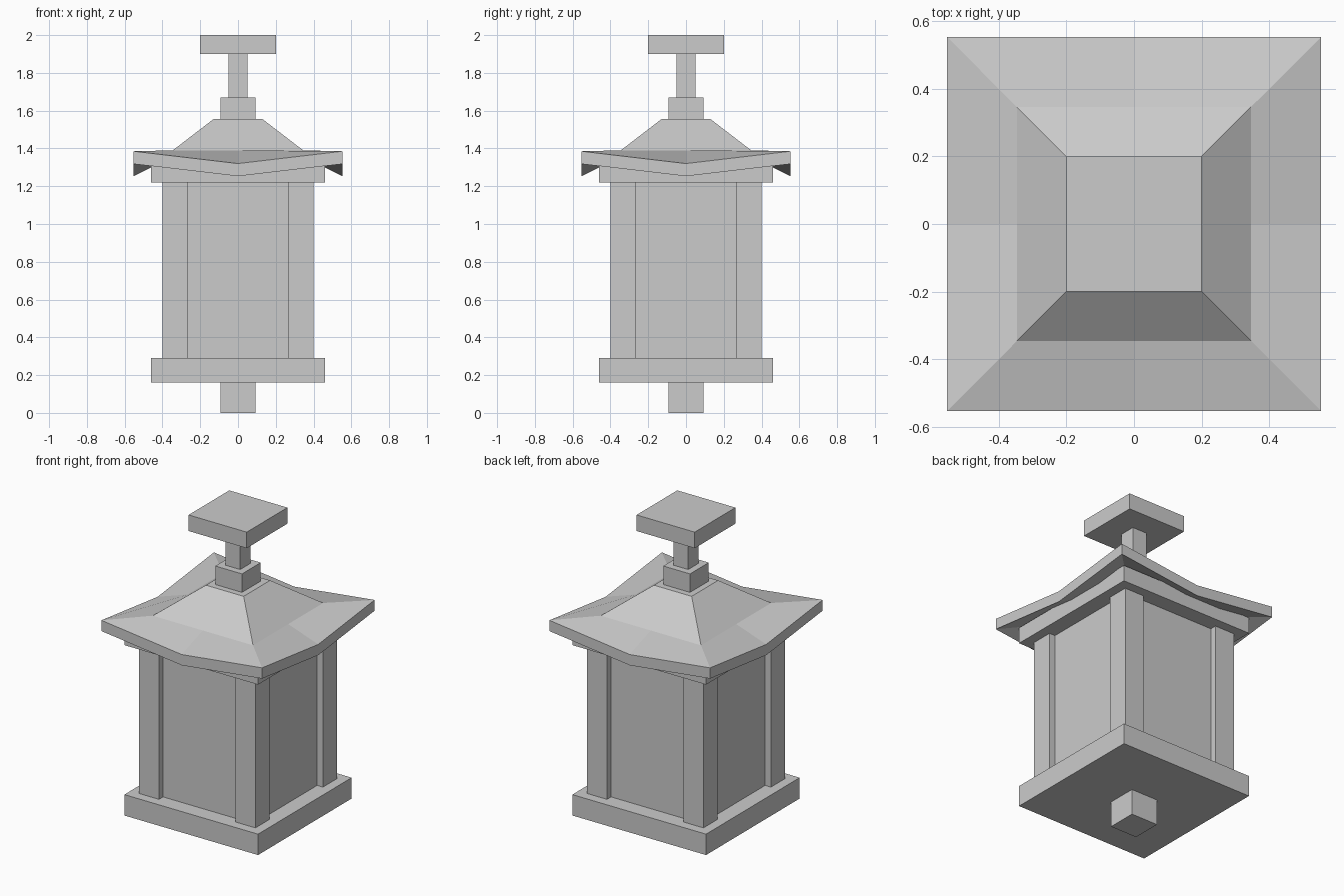
import bpy, bmesh

if "Cube" in bpy.data.objects:
    bpy.data.objects.remove(bpy.data.objects["Cube"])


def box(name, half, z0, z1, x=0, y=0):
    """Square upright block centred on (x, y)."""
    bm = bmesh.new()
    bmesh.ops.create_cube(bm, size=1)
    for v in bm.verts:
        v.co = (x + v.co.x * 2 * half, y + v.co.y * 2 * half,
                z0 + (v.co.z + 0.5) * (z1 - z0))
    finish(name, bm)


def finish(name, bm):
    bmesh.ops.recalc_face_normals(bm, faces=bm.faces)
    mesh = bpy.data.meshes.new(name)
    bm.to_mesh(mesh)
    bm.free()
    bpy.context.collection.objects.link(bpy.data.objects.new(name, mesh))


# Base, glass body and top plate
box("bottom_stub", 0.092, 0, 0.16)
box("base_plate", 0.46, 0.16, 0.29)
box("lantern_body", 0.36, 0.29, 1.22)
box("top_plate", 0.46, 1.22, 1.32)

# Corner posts
for sx in (-1, 1):
    for sy in (-1, 1):
        box(f"corner_post_{'left' if sx < 0 else 'right'}_{'front' if sy < 0 else 'back'}",
            0.068, 0.29, 1.22, sx * 0.332, sy * 0.332)

# Roof with upswept corners: square rings (half width, corner z, mid-side z)
rings = [(0.13, 1.555, 1.555), (0.345, 1.39, 1.39), (0.553, 1.385, 1.32),
         (0.553, 1.318, 1.253), (0.40, 1.33, 1.33)]
around = [(-1, -1), (0, -1), (1, -1), (1, 0), (1, 1), (0, 1), (-1, 1), (-1, 0)]
bm = bmesh.new()
loops = [[bm.verts.new((x * h, y * h, zc if x and y else zm)) for x, y in around]
         for h, zc, zm in rings]
for a, b in zip(loops, loops[1:]):
    for i in range(8):
        j = (i + 1) % 8
        bm.faces.new((a[i], b[i], b[j], a[j]))
bm.faces.new(loops[0])
bm.faces.new(loops[-1])
finish("roof", bm)

# Finial, hanging stem and ceiling mount
box("finial_block", 0.092, 1.55, 1.67)
box("stem", 0.05, 1.67, 1.90)
box("ceiling_mount", 0.2, 1.90, 2.0)
